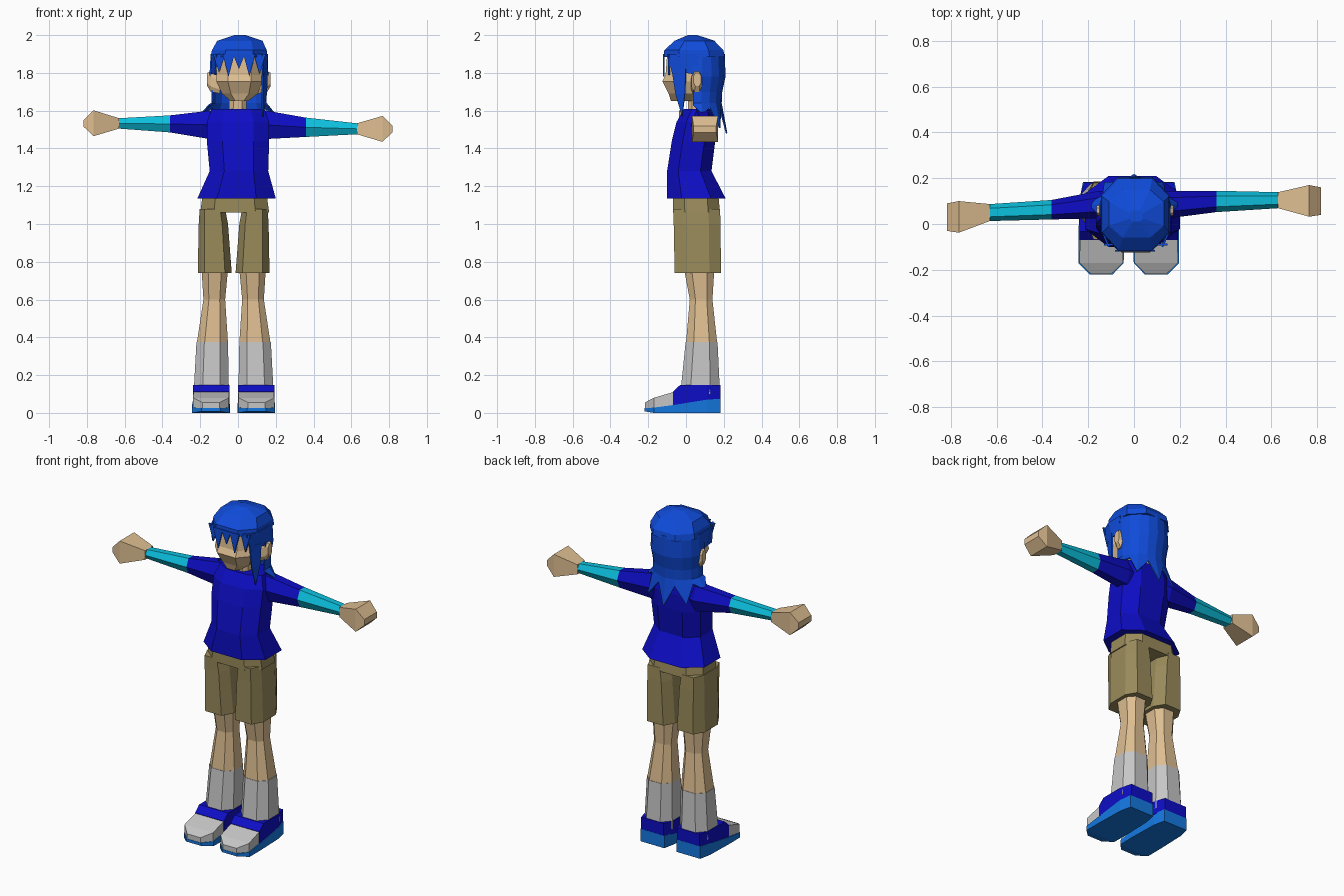
import bpy, bmesh
from math import sin, cos, radians

if "Cube" in bpy.data.objects:
    bpy.data.objects.remove(bpy.data.objects["Cube"])


def material(name, rgb):
    lin = [(c / 255 / 12.92) if c < 11 else ((c / 255 + 0.055) / 1.055) ** 2.4 for c in rgb]
    m = bpy.data.materials.new(name)
    m.use_nodes = True
    m.diffuse_color = (*lin, 1)
    m.node_tree.nodes["Principled BSDF"].inputs["Base Color"].default_value = (*lin, 1)
    return m


SKIN = material("skin", (222, 190, 145))
HAIR = material("blue hair", (15, 75, 218))
NAVY = material("deep blue", (13, 13, 198))
CYAN = material("cyan", (12, 192, 222))
KHAKI = material("khaki", (155, 140, 92))
GREY = material("light grey", (198, 198, 198))
SOLE = material("sole blue", (20, 120, 225))


def make(name, verts, faces, mat, thick=0):
    bm = bmesh.new()
    vs = [bm.verts.new(v) for v in verts]
    for f in faces:
        bm.faces.new([vs[i] for i in f])
    bmesh.ops.recalc_face_normals(bm, faces=bm.faces)
    me = bpy.data.meshes.new(name)
    bm.to_mesh(me)
    bm.free()
    me.materials.append(mat)
    ob = bpy.data.objects.new(name, me)
    bpy.context.collection.objects.link(ob)
    if thick:
        mod = ob.modifiers.new("thickness", "SOLIDIFY")
        mod.thickness = thick
        mod.offset = 0
    return ob


def section(u0, u1, v0, v1, cu, cv):
    """Rectangle with corners cut by the fractions cu and cv."""
    a, b = cu * (u1 - u0), cv * (v1 - v0)
    pts = [(u0 + a, v0), (u1 - a, v0), (u1, v0 + b), (u1, v1 - b),
           (u1 - a, v1), (u0 + a, v1), (u0, v1 - b), (u0, v0 + b)]
    if cu == 0:
        return pts[0:2] + pts[4:6]
    if cv == 0.5:
        return pts[0:3] + pts[4:7]
    return pts


def loft(name, rings, mat, axis="z", cut=(0.25, 0.25)):
    """Rings are (u0, u1, v0, v1, position along the axis)."""
    place = {"z": lambda u, v, w: (u, v, w), "x": lambda u, v, w: (w, u, v),
             "y": lambda u, v, w: (u, w, v)}[axis]
    verts, n = [], 0
    for r in rings:
        pts = section(*r[:4], *cut)
        n = len(pts)
        verts += [place(u, v, r[4]) for u, v in pts]
    faces = [(k * n + i, k * n + (i + 1) % n, (k + 1) * n + (i + 1) % n, (k + 1) * n + i)
             for k in range(len(rings) - 1) for i in range(n)]
    faces += [tuple(range(n)), tuple(range(len(verts) - n, len(verts)))]
    return make(name, verts, faces, mat)


# Torso, pelvis, neck, head
loft("shirt", [(-.215, .2, -.1, .21, 1.135), (-.15, .16, -.1, .135, 1.28),
               (-.165, .165, -.075, .155, 1.44), (-.165, .165, -.05, .16, 1.54),
               (-.14, .14, -.01, .15, 1.61)], NAVY)
loft("shorts_waist", [(-.2, .165, -.068, .18, 1.06), (-.185, .15, -.07, .17, 1.17)], KHAKI, cut=(.2, .25))
loft("neck", [(-.05, .045, .01, .1, 1.58), (-.045, .045, .01, .1, 1.7)], SKIN)
loft("head", [(-.04, .055, -.08, .05, 1.652), (-.085, .105, -.092, .1, 1.69),
              (-.115, .13, -.125, .15, 1.755), (-.115, .13, -.108, .15, 1.79),
              (-.115, .13, -.1, .15, 1.9), (-.08, .1, -.05, .12, 1.95)], SKIN)

# Hair cap
loft("hair_cap", [(-.145, .155, -.117, .205, 1.885), (-.138, .152, -.115, .198, 1.92),
                  (-.11, .13, -.06, .15, 1.97), (-.02, .04, .01, .06, 2.0)], HAIR)

# Back hair: a curtain around the back ending in flared points
cols = [radians(-100 + 20 * i) for i in range(11)]
rows = [(1.9, .148, .142), (1.78, .155, .145), (1.7, .143, .128), (1.64, .145, .125)]
sheet = [(.005 + rx * sin(t), .06 + ry * cos(t), z) for z, rx, ry in rows for t in cols]
for i, t in enumerate(cols):
    if i % 2:
        sheet.append((.2 * sin(t), .06 + .155 * cos(t), 1.6 - .12 * max(0, cos(t))))
    else:
        sheet.append((.155 * sin(t), .06 + .13 * cos(t), 1.63 - .03 * max(0, cos(t))))
n = len(cols)
make("hair_back", sheet, [(r * n + i, r * n + i + 1, (r + 1) * n + i + 1, (r + 1) * n + i)
                          for r in range(len(rows)) for i in range(n - 1)], HAIR, .008)

# Fringe points across the forehead
for i, (x, drop) in enumerate([(-.1, .1), (-.05, .12), (.005, .08), (.06, .12), (.115, .11)]):
    w = .032
    y = -.117 if abs(x) < .09 else -.09
    make(f"fringe_{i + 1}", [(x - w, y, 1.9), (x + w, y, 1.9), (x, y, 1.9 - drop)],
         [(0, 1, 2)], HAIR, .008)

# Hair over the temples, and one loose lock on the left
for side, s in (("left", 1), ("right", -1)):
    x = .007 + s * .147
    make(f"{side}_temple_hair", [(x - s * .03, -.1, 1.9), (x, -.03, 1.9), (x, .07, 1.9),
                                 (x, .06, 1.79), (x - s * .003, -.0, 1.8), (x - s * .02, -.07, 1.79)],
         [(0, 1, 4, 5), (1, 2, 3, 4)], HAIR, .008)
make("left_lock", [(.13, -.075, 1.82), (.155, .0, 1.82), (.15, -.005, 1.69), (.128, -.055, 1.69),
                   (.13, -.02, 1.57)], [(0, 1, 2, 3), (3, 2, 4)], HAIR, .008)

# Ears
for side, s in (("left", 1), ("right", -1)):
    loft(f"{side}_ear", [(.025, .07, 1.69, 1.78, .005 + s * .1),
                         (.03, .085, 1.7, 1.81, .005 + s * .15),
                         (.04, .08, 1.73, 1.8, .005 + s * .168)], SKIN, "x")

# Arms, raised to the sides; the left one sits a little lower and further back
for side, s, dy, dz in (("left", 1, .04, -.03), ("right", -1, 0, 0)):
    k = dy / .04
    shoulder = (.025, .145, 1.45, 1.6, s * .15)
    cuff = (.02 + dy * .8, .105 + dy, 1.485 + dz * .8, 1.575 + dz * .4, s * .36)
    wrist = (.013 + dy * 1.4, .087 + dy * 1.3, 1.505 + dz, 1.56 + dz * .9, s * .63)
    hexa = (.25, .5)
    loft(f"{side}_sleeve", [(.04, .13, 1.46, 1.6, s * .08), shoulder, cuff], NAVY, "x", hexa)
    loft(f"{side}_forearm", [cuff, wrist], CYAN, "x", hexa)
    loft(f"{side}_hand", [wrist, (-.038 + k * .07, .1 + k * .07, 1.465 + dz, 1.602 + dz, s * .765),
                          (-.03 + k * .07, .09 + k * .07, 1.515 + dz, 1.55 + dz, s * .817)],
         SKIN, "x", (0, 0))

# Legs and shoes, mirrored about the hips
HIP = -.023
for side, s in (("left", 1), ("right", -1)):
    def limb(part, rings, mat, axis="z", cut=(.25, .25)):
        out = [(*sorted((HIP + s * r[0], HIP + s * r[1])), *r[2:]) for r in rings]
        loft(f"{side}_{part}", out, mat, axis, cut)

    limb("shorts_leg", [(.01, .19, -.06, .185, .74), (.03, .185, -.065, .183, 1.0),
                        (.045, .18, -.068, .18, 1.08)], KHAKI, cut=(.2, .25))
    limb("leg", [(.03, .195, 0, .165, .37), (.045, .16, .02, .14, .6),
                 (.03, .17, -.01, .15, .76)], SKIN)
    limb("sock", [(.025, .212, -.03, .18, .1), (.03, .197, -.002, .167, .375)], GREY)
    box = (0, 0)
    limb("shoe_sole", [(.04, .2, 0, .075, .183), (.025, .215, 0, .07, .11), (.02, .22, 0, .042, -.065),
                       (.022, .22, 0, .028, -.17), (.07, .17, .008, .025, -.22)], SOLE, "y", box)
    limb("shoe_upper", [(.045, .195, .07, .147, .182), (.022, .215, .065, .147, .11),
                        (.022, .215, .045, .147, -.032), (.022, .215, .04, .112, -.07)], NAVY, "y", box)
    limb("shoe_toe", [(.024, .213, .04, .11, -.068), (.026, .215, .026, .08, -.17),
                      (.075, .165, .022, .055, -.218)], GREY, "y", box)
